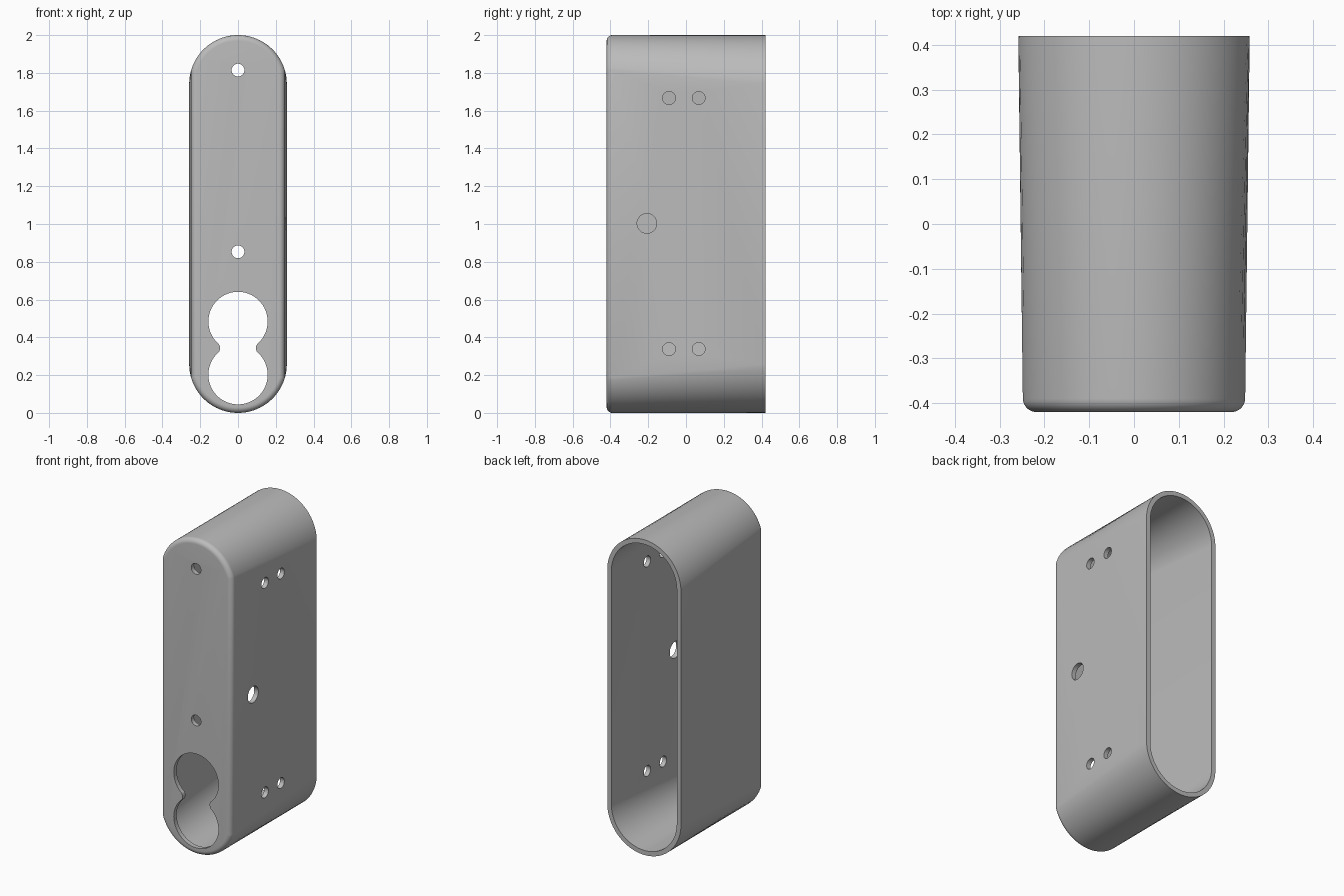
import bpy, bmesh
from math import pi, sin, cos, acos, atan2, radians
from mathutils import Vector

if "Cube" in bpy.data.objects:
    bpy.data.objects.remove(bpy.data.objects["Cube"])

HEIGHT, HALF_DEPTH, RADIUS = 2.0, 0.42, 0.2585
FRONT_HALF_WIDTH, WALL, FILLET = 0.248, 0.029, 0.03
SEGMENTS = 40

grey = bpy.data.materials.new("plain grey")
grey.use_nodes = True
colour = (0.5, 0.5, 0.5, 1)
grey.diffuse_color = colour
grey.node_tree.nodes["Principled BSDF"].inputs["Base Color"].default_value = colour


def make_object(name, bm):
    bmesh.ops.recalc_face_normals(bm, faces=bm.faces)
    mesh = bpy.data.meshes.new(name)
    bm.to_mesh(mesh)
    bm.free()
    mesh.materials.append(grey)
    obj = bpy.data.objects.new(name, mesh)
    bpy.context.collection.objects.link(obj)
    return obj


def section(y, inset):
    """Slot outline: round ends trimmed by sides that narrow to the front."""
    t = (y + HALF_DEPTH) / (2 * HALF_DEPTH)
    half = FRONT_HALF_WIDTH + (RADIUS - FRONT_HALF_WIDTH) * t - inset
    r = RADIUS - inset
    start = acos(min(1, half / r))
    points = []
    for side in (1, -1):
        centre = HEIGHT / 2 + side * (HEIGHT / 2 - RADIUS)
        for i in range(SEGMENTS + 1):
            a = start + (pi - 2 * start) * i / SEGMENTS
            points.append((side * r * cos(a), y, centre + side * r * sin(a)))
    return points


# Shell: inner front wall, inner side, open back rim, outer side, rounded front
stations = [(-HALF_DEPTH + WALL, WALL), (HALF_DEPTH, WALL), (HALF_DEPTH, 0)]
for i in range(9):
    a = pi / 2 * i / 8
    stations.append((-HALF_DEPTH + FILLET * (1 - sin(a)), FILLET * (1 - cos(a))))
bm = bmesh.new()
rings = [[bm.verts.new(p) for p in section(y, d)] for y, d in stations]
for r1, r2 in zip(rings, rings[1:]):
    for i in range(len(r1)):
        j = (i + 1) % len(r1)
        bm.faces.new((r1[i], r1[j], r2[j], r2[i]))
bm.faces.new(rings[0])
bm.faces.new(rings[-1])
housing = make_object("housing", bm)


def arc(u, v, r, a0, a1, n):
    return [(u + r * cos(a0 + (a1 - a0) * i / n), v + r * sin(a0 + (a1 - a0) * i / n))
            for i in range(n + 1)]


def cut(outline, place, push):
    """Cut a prism with the given outline out of the housing."""
    bm = bmesh.new()
    face = bm.faces.new([bm.verts.new(place(u, v)) for u, v in outline])
    moved = bmesh.ops.extrude_face_region(bm, geom=[face])["geom"]
    bmesh.ops.translate(bm, vec=Vector(push),
                        verts=[g for g in moved if isinstance(g, bmesh.types.BMVert)])
    cutter = make_object("hole_cutter", bm)
    cutter.hide_render = True
    mod = housing.modifiers.new("hole", "BOOLEAN")
    mod.operation, mod.solver, mod.object = "DIFFERENCE", "EXACT", cutter
    bpy.context.view_layer.objects.active = housing
    bpy.ops.object.modifier_apply(modifier=mod.name)
    bpy.data.objects.remove(cutter)


def on_front(u, v):
    return (u, -HALF_DEPTH - 0.1, v)


def on_side(u, v):
    return (RADIUS + 0.1, u, v)


def circle(u, v, r):
    return arc(u, v, r, 0, 2 * pi, 32)[:-1]


# Screw holes in the front
for z in (0.853, 1.815):
    cut(circle(0, z, 0.034), on_front, (0, 0.2, 0))

# Double round opening with a filleted waist
LOW, HIGH, BIG, NECK, WAIST = 0.202, 0.484, 0.157, 0.095, 0.038
mid = (LOW + HIGH) / 2
a = atan2(mid - LOW, NECK + WAIST)
opening = (arc(0, HIGH, BIG, -a, pi + a, 40)
           + arc(-NECK - WAIST, mid, WAIST, a, -a, 10)[1:-1]
           + arc(0, LOW, BIG, pi - a, 2 * pi + a, 40)
           + arc(NECK + WAIST, mid, WAIST, pi + a, pi - a, 10)[1:-1])
cut(opening, on_front, (0, 0.2, 0))

# Holes in the left side
for y in (-0.09, 0.067):
    for z in (0.338, 1.667):
        cut(circle(y, z, 0.034), on_side, (-0.2, 0, 0))
cut(circle(-0.207, 1.003, 0.052), on_side, (-0.2, 0, 0))

# Smooth curves, sharp edges
bpy.ops.object.select_all(action="DESELECT")
housing.select_set(True)
bpy.context.view_layer.objects.active = housing
bpy.ops.object.shade_smooth_by_angle(angle=radians(30))
